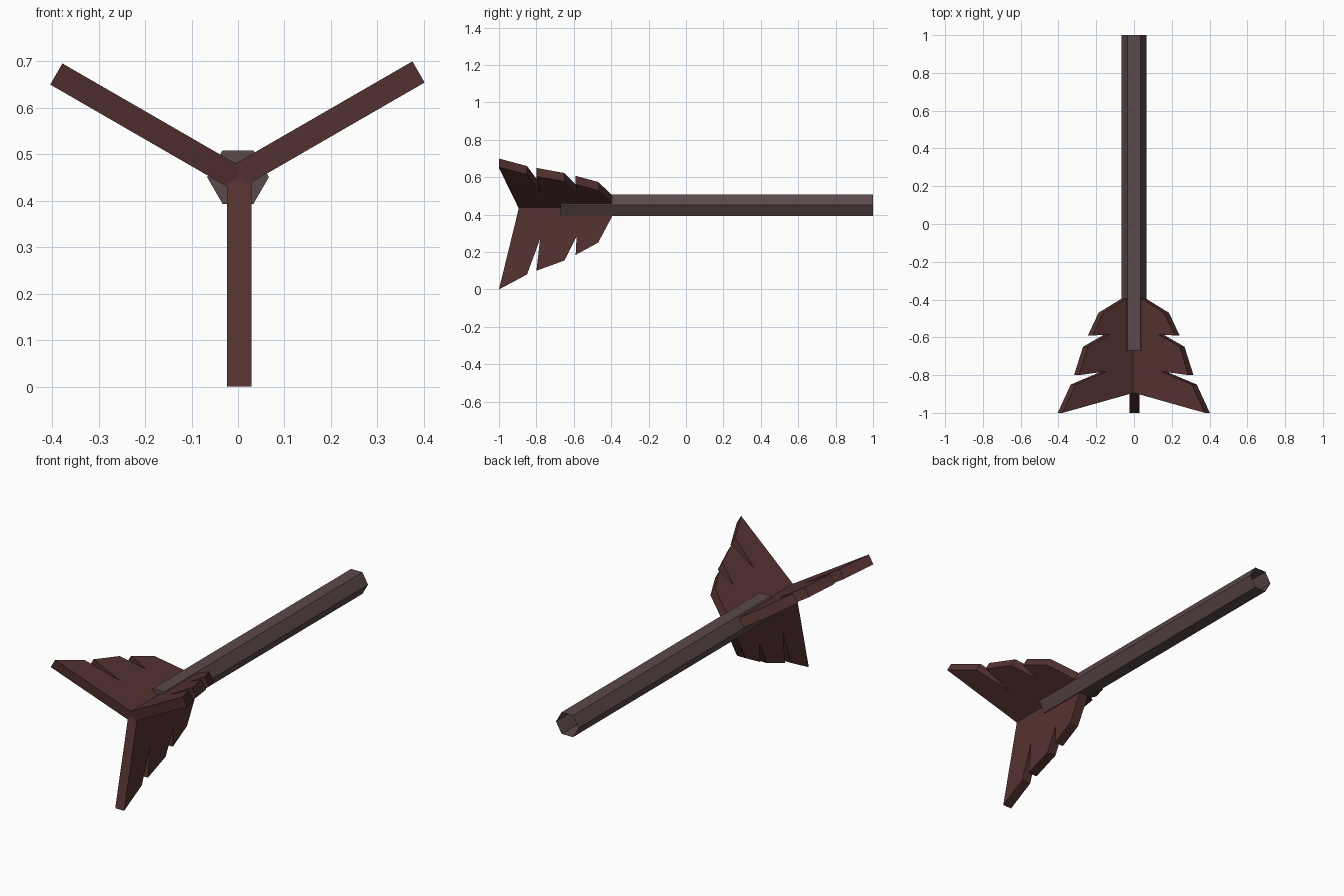
import bpy, bmesh, math
from mathutils import Matrix, Vector

if "Cube" in bpy.data.objects:
    bpy.data.objects.remove(bpy.data.objects["Cube"])

AXIS_Z = 0.45


def material(name, rgb):
    m = bpy.data.materials.new(name)
    m.diffuse_color = (*rgb, 1)
    m.use_nodes = True
    m.node_tree.nodes["Principled BSDF"].inputs["Base Color"].default_value = m.diffuse_color
    return m


def add_object(name, bm, mat):
    me = bpy.data.meshes.new(name)
    bm.to_mesh(me)
    bm.free()
    me.materials.append(mat)
    ob = bpy.data.objects.new(name, me)
    ob.location.z = AXIS_Z
    bpy.context.collection.objects.link(ob)
    return ob


wood = material("shaft_wood", (0.105, 0.065, 0.068))
feather = material("feather_red", (0.09, 0.033, 0.03))

# Shaft: six-sided tube, capped at the feather end and open at the far end
bm = bmesh.new()
rings = [[bm.verts.new((0.0665 * math.cos(math.radians(60 * i)), y,
                        0.0665 * math.sin(math.radians(60 * i)) + 0.001))
          for i in range(6)] for y in (-0.67, 1.0)]
for i in range(6):
    j = (i + 1) % 6
    bm.faces.new((rings[0][i], rings[0][j], rings[1][j], rings[1][i]))
bm.faces.new(rings[0])
bmesh.ops.recalc_face_normals(bm, faces=bm.faces)
if sum(f.normal.dot(f.calc_center_median()) for f in bm.faces) < 0:
    bmesh.ops.reverse_faces(bm, faces=bm.faces)
add_object("shaft", bm, wood)

# Feather outline: (along the shaft, distance from the axis)
outline = [(-0.89, 0.0), (-1.0, 0.45), (-0.85, 0.37), (-0.78, 0.18),
           (-0.80, 0.35), (-0.65, 0.295), (-0.585, 0.165), (-0.59, 0.265),
           (-0.47, 0.20), (-0.39, 0.05), (-0.39, 0.0)]

# Three notched feathers spaced evenly around the shaft
for name, angle in (("feather_bottom", 0), ("feather_right", 120), ("feather_left", 240)):
    bm = bmesh.new()
    face = bm.faces.new([bm.verts.new((-0.0237, y, -r)) for y, r in outline])
    ext = bmesh.ops.extrude_face_region(bm, geom=[face])
    moved = [g for g in ext["geom"] if isinstance(g, bmesh.types.BMVert)]
    bmesh.ops.translate(bm, verts=moved, vec=Vector((0.0525, 0, 0)))
    bmesh.ops.recalc_face_normals(bm, faces=bm.faces)
    bm.transform(Matrix.Rotation(math.radians(-angle), 4, "Y"))
    add_object(name, bm, feather)
